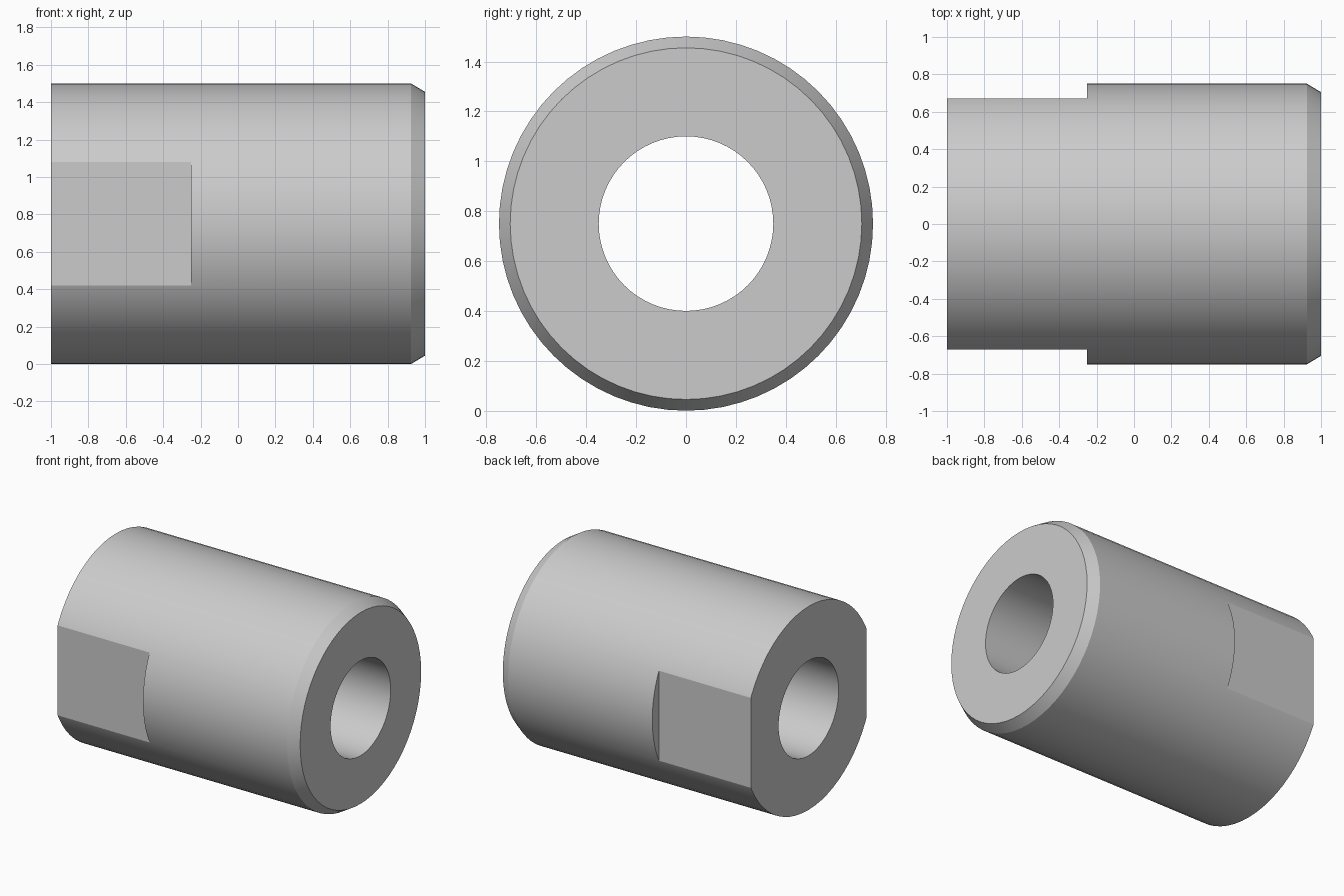
import bpy, bmesh
from math import cos, sin, tau

if "Cube" in bpy.data.objects:
    bpy.data.objects.remove(bpy.data.objects["Cube"])

SIDES = 64
AXIS_Z = 0.75

# Closed section (x, radius): bored sleeve with one chamfered end
PROFILE = [(-1.0, 0.35), (-1.0, 0.75), (0.925, 0.75), (1.0, 0.705), (1.0, 0.35)]


def lathe_x(name, profile):
    """Revolve a closed section about the horizontal axis."""
    bm = bmesh.new()
    rings = []
    for i in range(SIDES):
        a = tau * i / SIDES
        rings.append([bm.verts.new((x, r * cos(a), AXIS_Z + r * sin(a))) for x, r in profile])
    n = len(profile)
    for i in range(SIDES):
        a, b = rings[i], rings[(i + 1) % SIDES]
        for j in range(n):
            k = (j + 1) % n
            bm.faces.new((a[j], a[k], b[k], b[j]))
    bmesh.ops.recalc_face_normals(bm, faces=bm.faces)
    mesh = bpy.data.meshes.new(name)
    bm.to_mesh(mesh)
    bm.free()
    obj = bpy.data.objects.new(name, mesh)
    bpy.context.collection.objects.link(obj)
    return obj


# Sleeve body
sleeve = lathe_x("sleeve", PROFILE)

# Wrench flats on both sides, cut from the plain end up to x = -0.25
cutters = []
for side in (-1, 1):
    bpy.ops.mesh.primitive_cube_add(size=1, location=(-0.75, side * 0.872, AXIS_Z))
    cutter = bpy.context.object
    cutter.name = "flat_cutter"
    cutter.scale = (1.0, 0.4, 2.0)
    cutter.hide_render = True
    mod = sleeve.modifiers.new("wrench_flat", 'BOOLEAN')
    mod.operation = 'DIFFERENCE'
    mod.solver = 'EXACT'
    mod.object = cutter
    cutters.append(cutter)

bpy.ops.object.select_all(action='DESELECT')
sleeve.select_set(True)
bpy.context.view_layer.objects.active = sleeve
for mod in list(sleeve.modifiers):
    bpy.ops.object.modifier_apply(modifier=mod.name)
for cutter in cutters:
    bpy.data.objects.remove(cutter, do_unlink=True)

# Smooth round walls, crisp chamfer and flats
bpy.ops.object.shade_smooth_by_angle(angle=0.35)
